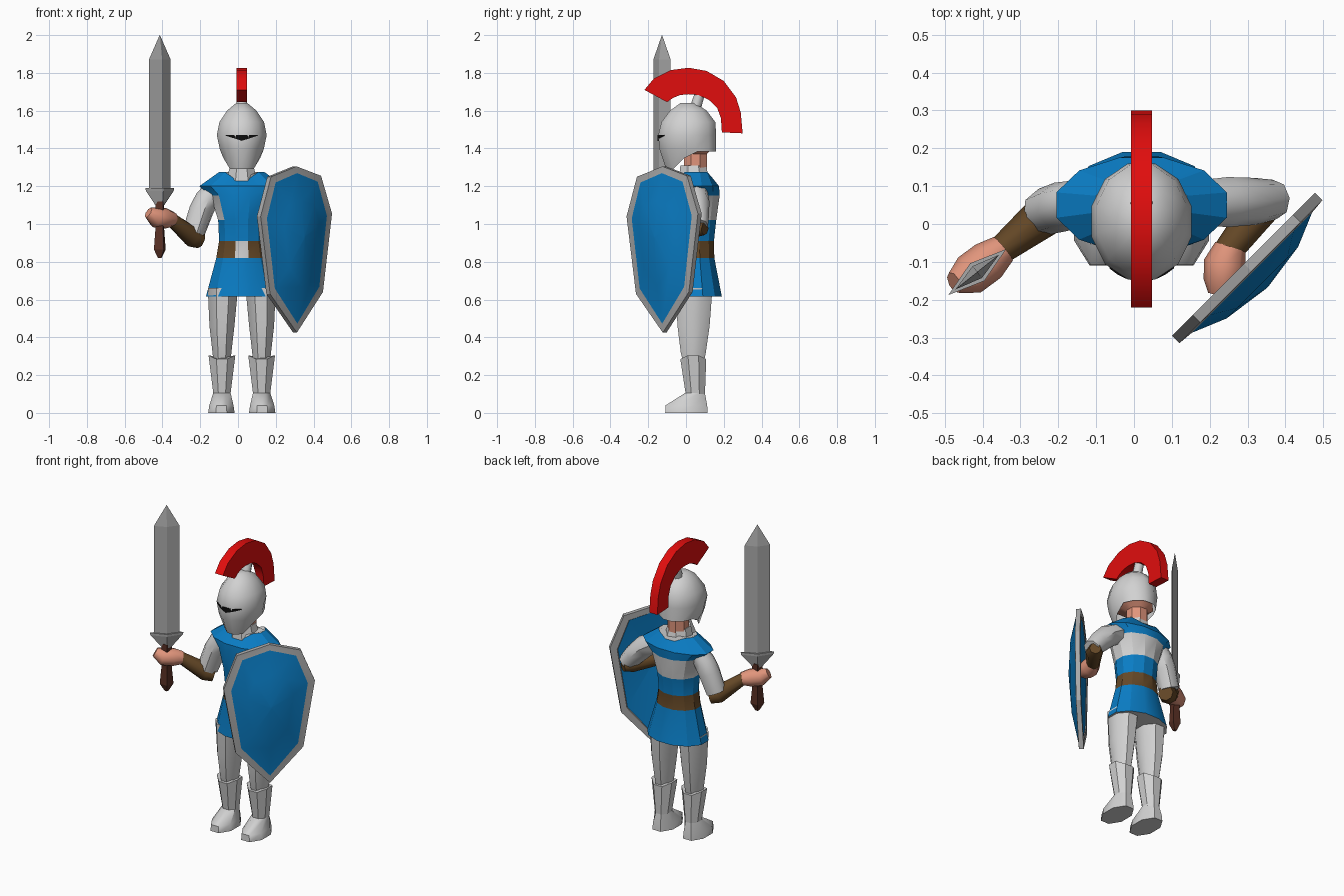
import bpy, bmesh, math
from mathutils import Vector

if "Cube" in bpy.data.objects:
    bpy.data.objects.remove(bpy.data.objects["Cube"])

CX = 0.02  # body centre line


def material(name, rgb):
    m = bpy.data.materials.new(name)
    m.diffuse_color = (*rgb, 1)
    m.use_nodes = True
    m.node_tree.nodes["Principled BSDF"].inputs["Base Color"].default_value = m.diffuse_color
    return m


ARMOUR = material("light_armour", (0.64, 0.64, 0.64))
STEEL = material("steel", (0.40, 0.40, 0.40))
BLUE = material("blue_cloth", (0.003, 0.205, 0.56))
BROWN = material("brown_leather", (0.13, 0.065, 0.02))
GRIP = material("dark_grip", (0.10, 0.03, 0.018))
SKIN = material("skin", (0.75, 0.30, 0.20))
RED = material("red_plume", (0.75, 0.004, 0.004))
BLACK = material("black", (0.004, 0.004, 0.004))


def loft(name, rings, mats, rule=None, caps=(True, True), smooth=None):
    """Skin a list of equal rings; rule(row, column) picks the material slot, caps use the last slot."""
    bm = bmesh.new()
    n = len(rings[0])
    vs = [[bm.verts.new(p) for p in r] for r in rings]
    for r in range(len(rings) - 1):
        for c in range(n):
            d = (c + 1) % n
            f = bm.faces.new((vs[r][c], vs[r][d], vs[r + 1][d], vs[r + 1][c]))
            f.material_index = rule(r, c) if rule else 0
    for use, ring in zip(caps, (vs[0][::-1], vs[-1])):
        if use:
            bm.faces.new(ring).material_index = len(mats) - 1
    bmesh.ops.recalc_face_normals(bm, faces=bm.faces)
    me = bpy.data.meshes.new(name)
    bm.to_mesh(me)
    bm.free()
    for m in mats:
        me.materials.append(m)
    ob = bpy.data.objects.new(name, me)
    bpy.context.collection.objects.link(ob)
    if smooth:
        me.shade_smooth()
        me.set_sharp_from_angle(angle=math.radians(smooth))
    return ob


def ring(cx, z, rx, front, back, n=8):
    """Level oval ring with a flat facing the front; column n-1 is the front face."""
    k = 1 / math.cos(math.pi / n)
    yc, ry = (front + back) / 2, (back - front) / 2
    angles = [(i + 0.5) * 2 * math.pi / n for i in range(n)]
    return [Vector((cx + k * rx * math.sin(a), yc - k * ry * math.cos(a), z)) for a in angles]


def tube(name, stations, mat, n=8, smooth=45):
    """Tube along (point, radius) stations."""
    pts = [Vector(p) for p, _ in stations]
    rings = []
    for i, (p, r) in enumerate(stations):
        d = pts[min(i + 1, len(pts) - 1)] - pts[max(i - 1, 0)]
        q = d.to_track_quat('Z', 'Y')
        rings.append([pts[i] + q @ Vector((r * math.cos(t), r * math.sin(t), 0))
                      for t in (2 * math.pi * k / n for k in range(n))])
    return loft(name, rings, [mat], smooth=smooth)


# Tunic with belt, buckle, armour sides and back band
N = 12
spec = [(0.615, .19, -.085, .19), (0.82, .135, -.06, .15), (0.91, .12, -.06, .148),
        (1.02, .125, -.075, .16), (1.15, .165, -.085, .178), (1.20, .225, -.075, .175),
        (1.275, .12, -.03, .135)]
rings = [ring(CX, *s, n=N) for s in spec]
for c in (N - 1, 0):
    rings[-1][c].z = 1.235          # neckline dips at the front
for c in (N // 2 - 1, N // 2):
    rings[-1][c].z = 1.25


def tunic_rule(row, col):
    if row == 1:
        return 2 if col == N - 1 else 1
    if row == 3 and col not in (N - 2, N - 1, 0):
        return 2
    return 0


loft("tunic", rings, [BLUE, BROWN, ARMOUR], tunic_rule, smooth=25)

# Collar, neck and the head inside the helmet
loft("collar", [ring(CX, 1.21, .085, -.04, .13), ring(CX, 1.31, .062, -.03, .105)], [ARMOUR], smooth=40)
loft("neck", [ring(CX, 1.25, .058, -.01, .11), ring(CX, 1.37, .058, -.01, .11),
              ring(CX, 1.40, .10, -.08, .14), ring(CX, 1.48, .10, -.10, .13)], [SKIN], smooth=40)

# Helmet with a face guard hanging lower at the front
chin = ring(CX, 1.29, .085, -.105, .16, N)
for v in chin:
    if v.y > 0.04:
        v.z = 1.385
        v.x = CX + (v.x - CX) * 1.32
    elif v.y > -0.03:
        v.z = 1.35
        v.x = CX + (v.x - CX) * 1.15
helmet = loft("helmet", [chin, ring(CX, 1.395, .116, -.14, .16, N), ring(CX, 1.47, .132, -.147, .16, N),
                         ring(CX, 1.54, .118, -.13, .155, N), ring(CX, 1.60, .078, -.085, .11, N),
                         ring(CX, 1.64, .03, -.03, .05, N)], [ARMOUR], caps=(False, True), smooth=40)

# Eye slit: thin dark plate wrapped around the face guard
slit = []
for i in range(9):
    t = i / 4 - 1
    x = .085 * t
    y = .0065 - .158 * math.sqrt(1 - (x / .137) ** 2)
    low = 1.472 - .004 - .028 * (1 - abs(t))
    slit.append([(CX + x, y, low), (CX + x, y, 1.472), (CX + x, y + .009, 1.472), (CX + x, y + .009, low)])
loft("eye_slit", slit, [BLACK])

# Plume arc and its post
outer = [(-.22, 1.71), (-.17, 1.77), (-.08, 1.815), (.015, 1.827), (.11, 1.81),
         (.20, 1.757), (.265, 1.67), (.29, 1.59), (.30, 1.48)]
inner = [(-.10, 1.645), (-.07, 1.667), (-.03, 1.683), (.015, 1.687), (.065, 1.683),
         (.12, 1.658), (.165, 1.615), (.185, 1.56), (.19, 1.485)]
w = .028
loft("plume", [[(CX - w, *a), (CX + w, *a), (CX + w, *b), (CX - w, *b)] for a, b in zip(inner, outer)],
     [RED], smooth=40)
tube("plume_post", [((CX, .045, 1.60), .03), ((CX, .08, 1.71), .026)], ARMOUR)

# Legs, greaves and boots on both sides
for side, s in (("right", -1), ("left", 1)):
    x = CX + s * .105
    loft(side + "_thigh", [ring(x, .27, .045, -.015, .095), ring(x, .32, .05, -.028, .105),
                           ring(x, .46, .066, -.045, .125), ring(x - s * .005, .66, .08, -.055, .14)],
         [ARMOUR], smooth=40)
    cuff = ring(x, .305, .071, -.03, .107)
    for c in (7, 0, 3, 4):
        cuff[c].z = .285
    loft(side + "_greave", [ring(x, .09, .044, 0, .1), cuff], [ARMOUR], smooth=40)
    loft(side + "_boot", [ring(x + s * .003, 0, .07, -.11, .115), ring(x + s * .003, .04, .064, -.108, .112),
                          ring(x, .105, .046, -.005, .10)], [ARMOUR], smooth=40)

# Sword arm
tube("right_sleeve", [((-.13, .055, 1.18), .055), ((-.165, .05, 1.13), .064),
                      ((-.195, .045, 1.07), .066), ((-.235, .033, .955), .062)], ARMOUR)
tube("right_forearm", [((-.20, .045, .915), .045), ((-.24, .02, .93), .056), ((-.365, -.08, 1.035), .035)], BROWN)
tube("right_hand", [((-.345, -.065, 1.025), .04), ((-.385, -.098, 1.03), .055),
                    ((-.435, -.135, 1.035), .055), ((-.475, -.155, 1.06), .03)], SKIN)

# Shield arm
tube("left_sleeve", [((.17, .055, 1.17), .06), ((.25, .058, 1.12), .066),
                     ((.32, .06, 1.05), .062), ((.372, .065, .99), .052)], ARMOUR)
tube("left_forearm", [((.375, .10, .975), .034), ((.345, .055, .98), .05), ((.245, -.075, .99), .038)], BROWN)
tube("left_hand", [((.255, -.06, .99), .042), ((.24, -.105, .99), .056),
                   ((.235, -.155, .99), .052), ((.225, -.19, .99), .03)], SKIN)

# Sword: four-sided diamond sections turned towards the side
LONG, FLAT = Vector((.78, .62, 0)), Vector((-.62, .78, 0))


def diamond(z, a, b):
    o = Vector((-.414, -.127, z))
    return [o + LONG * a, o + FLAT * b, o - LONG * a, o - FLAT * b]


loft("blade", [diamond(*d) for d in ((1.17, .074, .02), (1.87, .074, .02), (2.0, .001, .001))], [STEEL])
loft("sword_guard", [diamond(*d) for d in ((1.09, .022, .022), (1.175, .094, .03), (1.19, .098, .03))], [STEEL])
loft("sword_grip", [diamond(*d) for d in ((.82, .012, .012), (.865, .04, .034), (.97, .03, .028),
                                          (1.12, .03, .028))], [GRIP])

# Shield: rim and bulging field, turned 45 degrees
outline = [(.30, 1.305), (.165, 1.25), (.11, 1.04), (.16, .63),
           (.302, .425), (.44, .64), (.488, 1.055), (.43, 1.255)]


def shield_ring(k, kz, depth):
    pts = []
    for x, z in outline:
        u = (x - .30) * k
        pts.append((.29 + u + .707 * depth, -.105 + u - .707 * depth, .93 + (z - .93) * kz))
    return pts


steps = [(.02, .02, .05), (.82, .895, .006), (.84, .905, 0), (1, 1, 0),
         (1, 1, .028), (.84, .905, .032), (.5, .52, .07), (.02, .02, .088)]
loft("shield", [shield_ring(*s) for s in steps], [STEEL, BLUE],
     lambda r, c: 1 if r in (0, 5, 6) else 0, smooth=25)
